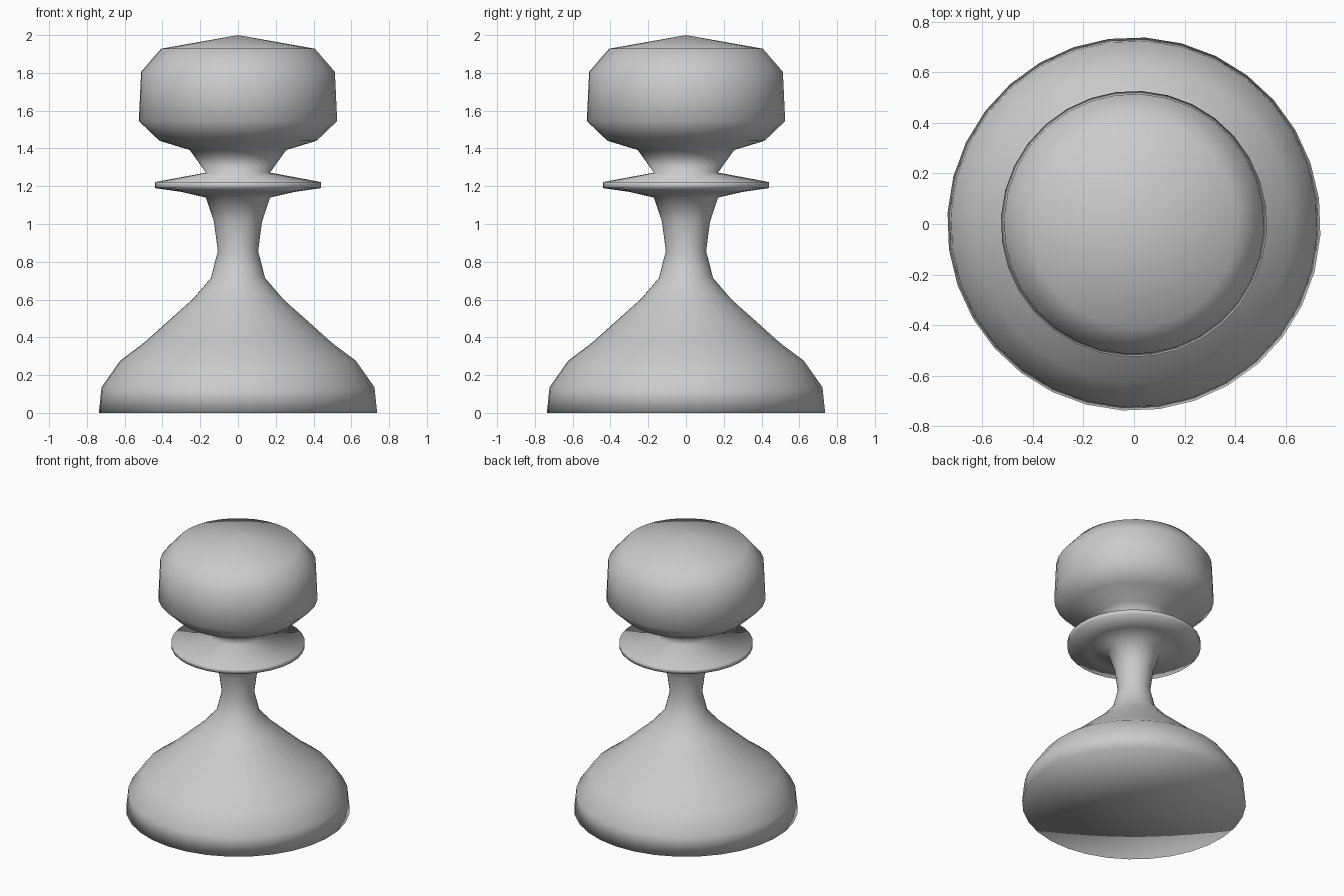
import bpy, bmesh, math
from mathutils import Matrix

cube = bpy.data.objects.get("Cube")
if cube:
    bpy.data.objects.remove(cube, do_unlink=True)

SIDES = 32
START = math.radians(-3.5)

# Single flat colour
grey = bpy.data.materials.new("light_grey")
grey.use_nodes = True
colour = (0.6, 0.6, 0.6, 1)
grey.diffuse_color = colour
grey.node_tree.nodes["Principled BSDF"].inputs["Base Color"].default_value = colour

# Outline as (radius, height), from the floor up
base = [(0, 0), (0.738, 0), (0.724, 0.135), (0.626, 0.275), (0.5, 0.37), (0.242, 0.6)]
stem = [(0.143, 0.715), (0.107, 0.857), (0.127, 1.01), (0.17, 1.14)]
collar = [(0.3, 1.17), (0.44, 1.19), (0.44, 1.222), (0.17, 1.272)]
head = [(0.256, 1.392), (0.416, 1.44), (0.526, 1.545), (0.514, 1.805), (0.408, 1.928), (0, 2)]


def lathe(name, outline):
    bm = bmesh.new()
    verts = [bm.verts.new((r, 0, z)) for r, z in outline]
    edges = [bm.edges.new(pair) for pair in zip(verts, verts[1:])]
    bmesh.ops.spin(bm, geom=verts + edges, cent=(0, 0, 0), axis=(0, 0, 1),
                   angle=math.tau, steps=SIDES)
    bmesh.ops.remove_doubles(bm, verts=bm.verts, dist=0.0005)
    bmesh.ops.rotate(bm, verts=bm.verts, cent=(0, 0, 0),
                     matrix=Matrix.Rotation(START, 3, "Z"))
    bmesh.ops.recalc_face_normals(bm, faces=bm.faces)
    for face in bm.faces:
        face.smooth = True
    mesh = bpy.data.meshes.new(name)
    bm.to_mesh(mesh)
    bm.free()
    mesh.materials.append(grey)
    obj = bpy.data.objects.new(name, mesh)
    bpy.context.collection.objects.link(obj)
    return obj


# The whole piece is one continuous, softly shaded turned body
lathe("turned_pawn_body", base + stem + collar + head)
